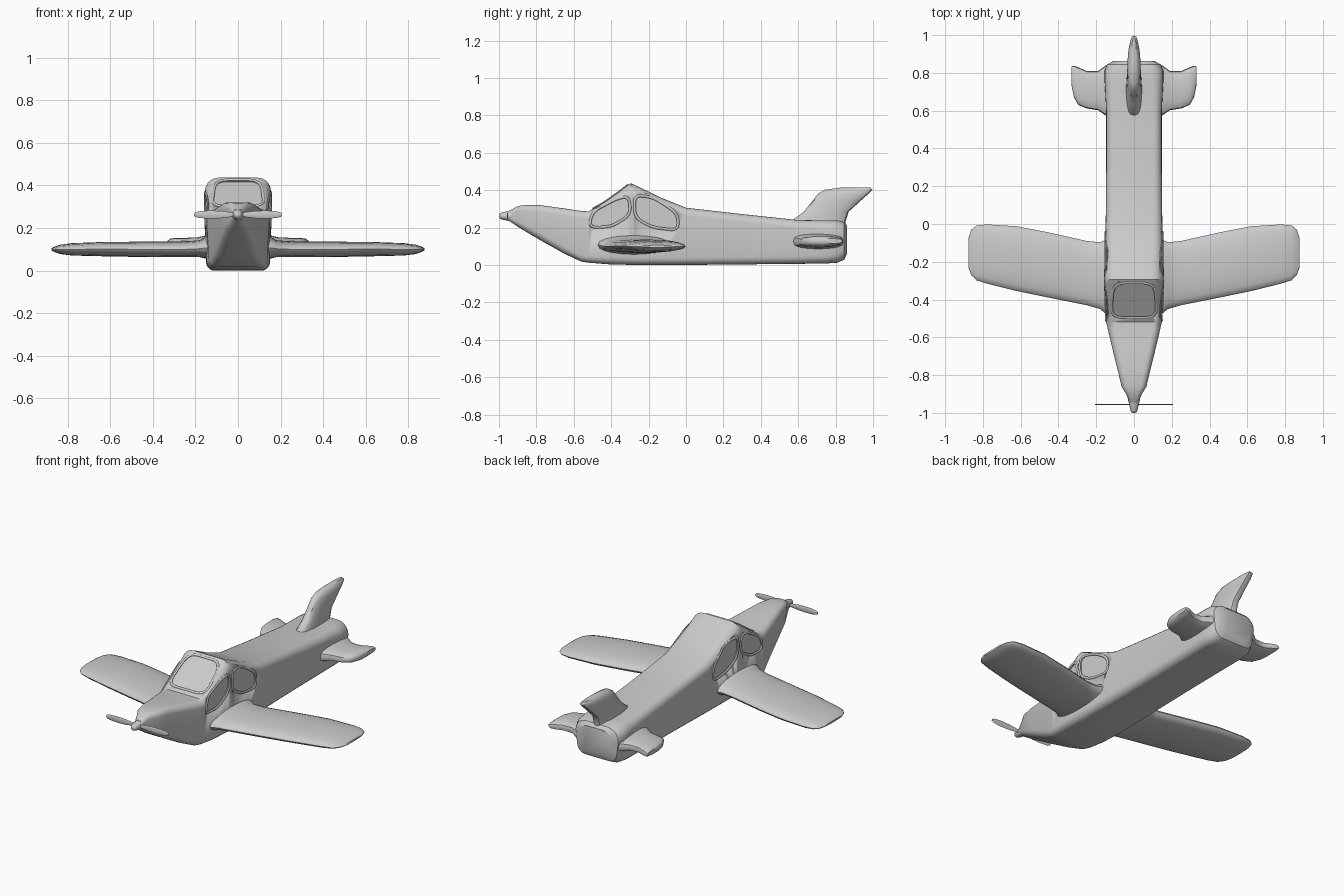
import bpy, bmesh, math
from mathutils import Vector
from mathutils.bvhtree import BVHTree

if "Cube" in bpy.data.objects:
    bpy.data.objects.remove(bpy.data.objects["Cube"])

grey = bpy.data.materials.new("plain grey")
grey.diffuse_color = (0.6, 0.6, 0.6, 1)
grey.use_nodes = True
grey.node_tree.nodes["Principled BSDF"].inputs["Base Color"].default_value = grey.diffuse_color


def finish(name, bm, angle=35):
    bmesh.ops.recalc_face_normals(bm, faces=bm.faces[:])
    me = bpy.data.meshes.new(name)
    bm.to_mesh(me)
    bm.free()
    ob = bpy.data.objects.new(name, me)
    bpy.context.collection.objects.link(ob)
    me.materials.append(grey)
    bpy.ops.object.select_all(action='DESELECT')
    ob.select_set(True)
    bpy.context.view_layer.objects.active = ob
    bpy.ops.object.shade_smooth_by_angle(angle=math.radians(angle))
    return ob


def loft(rings):
    """Skin a list of equal-length point rings and cap both ends."""
    bm = bmesh.new()
    vs = [[bm.verts.new(p) for p in r] for r in rings]
    n = len(vs[0])
    for a, b in zip(vs, vs[1:]):
        for i in range(n):
            j = (i + 1) % n
            bm.faces.new((a[i], a[j], b[j], b[i]))
    bm.faces.new(vs[0])
    bm.faces.new(vs[-1])
    return bm


def hull_ring(y, w, z0, z1, rt, rb, wb):
    """Rounded box section: half width w, floor half width wb."""
    pts = []
    for sx, top, start in ((1, 1, 0), (-1, 1, 90), (-1, 0, 180), (1, 0, 270)):
        r, hw = (rt, w) if top else (rb, wb)
        cz = z1 - r if top else z0 + r
        for k in range(6):
            a = math.radians(start + 18 * k)
            pts.append((sx * (hw - r) + r * math.cos(a), y, cz + r * math.sin(a)))
    return pts


def foil_ring(y0, y1, half, place, n=20, power=0.8):
    """Blunt lens section between y0 and y1, placed by a function of (y, offset)."""
    out = []
    for k in range(n):
        a = 2 * math.pi * k / n
        c, s = math.cos(a), math.sin(a)
        y = (y0 + y1) / 2 - (y1 - y0) / 2 * c
        out.append(place(y, half * math.copysign(abs(s) ** power, s)))
    return out


# Fuselage: y, half width, floor, roof, top radius, bottom radius, floor half width
stations = [
    (-0.945, 0.024, 0.235, 0.29, 0.02, 0.02, 0.024),
    (-0.90, 0.042, 0.205, 0.315, 0.025, 0.03, 0.042),
    (-0.86, 0.066, 0.18, 0.32, 0.03, 0.035, 0.06),
    (-0.78, 0.085, 0.133, 0.32, 0.035, 0.04, 0.078),
    (-0.65, 0.117, 0.06, 0.302, 0.04, 0.04, 0.105),
    (-0.56, 0.138, 0.018, 0.289, 0.04, 0.035, 0.128),
    (-0.52, 0.147, 0.012, 0.286, 0.04, 0.035, 0.137),
    (-0.42, 0.153, 0.004, 0.352, 0.055, 0.04, 0.148),
    (-0.315, 0.155, 0.001, 0.425, 0.065, 0.04, 0.15),
    (-0.295, 0.155, 0.0, 0.437, 0.065, 0.04, 0.15),
    (-0.27, 0.155, 0.0, 0.426, 0.065, 0.04, 0.15),
    (-0.13, 0.153, 0.0, 0.358, 0.055, 0.04, 0.148),
    (0.0, 0.15, 0.0, 0.306, 0.045, 0.04, 0.146),
    (0.3, 0.147, 0.003, 0.272, 0.045, 0.04, 0.143),
    (0.6, 0.147, 0.006, 0.24, 0.045, 0.04, 0.143),
    (0.75, 0.155, 0.008, 0.238, 0.055, 0.045, 0.148),
    (0.81, 0.156, 0.012, 0.238, 0.065, 0.05, 0.144),
    (0.845, 0.142, 0.028, 0.23, 0.07, 0.055, 0.132),
    (0.862, 0.11, 0.06, 0.212, 0.06, 0.055, 0.104),
]
bm = loft([hull_ring(*s) for s in stations])
bmesh.ops.recalc_face_normals(bm, faces=bm.faces[:])
tree = BVHTree.FromBMesh(bm)
fuselage = finish("fuselage", bm, 28)


def rounded(pts, r=0.045, seg=5):
    """Round the corners of a 2D outline with quadratic arcs."""
    out = []
    for i, p in enumerate(pts):
        p, a, b = Vector(p), Vector(pts[i - 1]), Vector(pts[(i + 1) % len(pts)])
        s = p + (a - p).normalized() * min(r, (a - p).length * 0.45)
        e = p + (b - p).normalized() * min(r, (b - p).length * 0.45)
        for k in range(seg + 1):
            t = k / seg
            out.append(s * (1 - t) ** 2 + p * 2 * t * (1 - t) + e * t * t)
    return out


def window(name, outline, to3d, direction, depth=0.011):
    """Recess a window into the fuselage and run a raised frame around it."""
    direction = Vector(direction).normalized()
    hits = []
    for p in outline:
        o = Vector(to3d(p))
        h = tree.ray_cast(o, direction)[0]
        if h:
            hits.append(h)
    bm = loft([[h - direction * 0.08 for h in hits], [h + direction * depth for h in hits]])
    cutter = finish(name + "_cutter", bm)
    cutter.hide_render = True
    cutter.hide_set(True)
    mod = fuselage.modifiers.new(name, 'BOOLEAN')
    mod.operation, mod.solver, mod.object = 'DIFFERENCE', 'EXACT', cutter
    # frame tube
    rings = []
    n = len(hits)
    for i, h in enumerate(hits):
        t = (hits[(i + 1) % n] - hits[i - 1]).normalized()
        u = t.cross(direction).normalized()
        rings.append([h + 0.007 * (math.cos(a) * u + 0.8 * math.sin(a) * direction)
                      for a in (k * math.pi / 3 for k in range(6))])
    bm = bmesh.new()
    vs = [[bm.verts.new(p) for p in r] for r in rings]
    for i in range(n):
        a, b = vs[i], vs[(i + 1) % n]
        for k in range(6):
            m = (k + 1) % 6
            bm.faces.new((a[k], a[m], b[m], b[k]))
    finish(name + "_frame", bm, 70)


# Side windows and windscreen
front_win = rounded([(-0.52, 0.2), (-0.395, 0.205), (-0.295, 0.27), (-0.305, 0.368), (-0.37, 0.355), (-0.5, 0.285)])
rear_win = rounded([(-0.275, 0.255), (-0.18, 0.2), (-0.04, 0.185), (-0.045, 0.275), (-0.17, 0.36), (-0.275, 0.375)])
for side, label in ((1, "right"), (-1, "left")):
    place = lambda p, s=side: (s * 0.5, p.x, p.y)
    window("front_window_" + label, front_win, place, (-side, 0, 0))
    window("rear_window_" + label, rear_win, place, (-side, 0, 0))
inward = Vector((0, 0.56, -0.83))
screen = rounded([(-0.125, -0.495), (0.125, -0.495), (0.108, -0.312), (-0.108, -0.312)], 0.06)
slope = lambda p: Vector((p.x, p.y, 0.286 + (p.y + 0.52) * 0.67)) - inward * 0.3
window("windscreen", screen, slope, inward)

# Wings: x, leading y, trailing y, centre z, half thickness
wing = [(0.10, -0.475, -0.085, 0.108, 0.056), (0.155, -0.47, -0.085, 0.107, 0.05),
        (0.18, -0.45, -0.097, 0.103, 0.04), (0.25, -0.43, -0.09, 0.1, 0.037),
        (0.45, -0.39, -0.045, 0.1, 0.036), (0.62, -0.355, -0.012, 0.101, 0.034),
        (0.78, -0.315, -0.002, 0.1, 0.029), (0.835, -0.298, -0.008, 0.1, 0.022),
        (0.862, -0.27, -0.03, 0.1, 0.013), (0.875, -0.235, -0.07, 0.1, 0.006)]
# Tailplane, same layout
tail = [(0.10, 0.565, 0.845, 0.128, 0.045), (0.15, 0.575, 0.84, 0.126, 0.04),
        (0.19, 0.602, 0.81, 0.124, 0.032), (0.25, 0.612, 0.81, 0.124, 0.03),
        (0.295, 0.63, 0.83, 0.126, 0.028), (0.318, 0.67, 0.838, 0.127, 0.023),
        (0.33, 0.73, 0.835, 0.128, 0.013)]
for side, label in ((1, "right"), (-1, "left")):
    for name, table, power in (("wing", wing, 0.9), ("tailplane", tail, 0.6)):
        rings = [foil_ring(a, b, h, lambda y, o, x=x, z=z: (side * x, y, z + o), 20, power)
                 for x, a, b, z, h in table]
        finish(name + "_" + label, loft(rings), 40)

# Tail fin: z, leading y, trailing y, half thickness
fin = [(0.17, 0.55, 0.852, 0.045), (0.235, 0.565, 0.854, 0.042), (0.285, 0.63, 0.87, 0.038),
       (0.34, 0.675, 0.93, 0.036), (0.38, 0.705, 0.975, 0.034), (0.402, 0.74, 0.998, 0.026),
       (0.414, 0.83, 0.985, 0.012)]
finish("tail_fin", loft([foil_ring(a, b, h, lambda y, o, z=z: (o, y, z), 20, 0.65)
                         for z, a, b, h in fin]), 40)

# Spinner
spin = [(-0.93, 0.032), (-0.96, 0.024), (-0.985, 0.019), (-0.996, 0.014), (-1.0, 0.006)]
finish("spinner", loft([[(r * math.cos(k * math.pi / 6), y, 0.262 + r * math.sin(k * math.pi / 6))
                         for k in range(12)] for y, r in spin]), 40)

# Propeller blades: x, half height
blade = [(0.0, 0.01), (0.03, 0.011), (0.08, 0.017), (0.13, 0.019), (0.18, 0.016), (0.2, 0.011), (0.207, 0.004)]
for side, label in ((1, "right"), (-1, "left")):
    rings = [[(side * x, -0.955 + 0.003 * math.cos(a), 0.263 + h * math.sin(a))
              for a in (k * math.pi / 4 for k in range(8))] for x, h in blade]
    finish("propeller_blade_" + label, loft(rings), 40)
